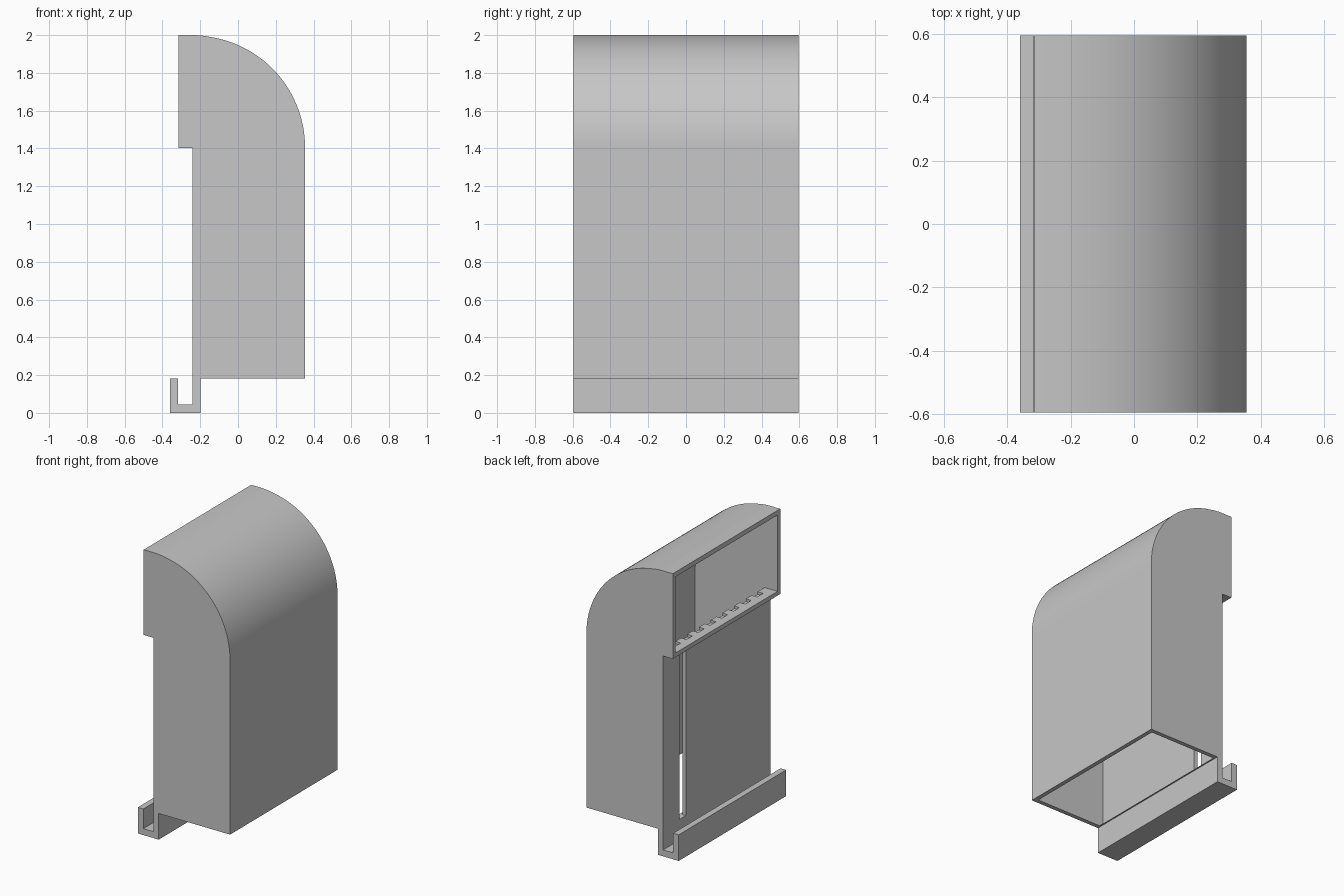
import bpy
import bmesh
from math import cos, sin, pi

cube = bpy.data.objects.get("Cube")
if cube:
    bpy.data.objects.remove(cube, do_unlink=True)

HALF = 0.595      # half of the depth along y
WALL = 0.03       # wall thickness
CX, CZ = -0.237, 1.405   # centre of the rounded top

grey = bpy.data.materials.new("plain_grey")
grey.use_nodes = True
colour = (0.57, 0.57, 0.57, 1)
grey.diffuse_color = colour
grey.node_tree.nodes["Principled BSDF"].inputs["Base Color"].default_value = colour


def arc(radius, steps=32):
    """Quarter circle from the right side up to the top."""
    return [(CX + radius * cos(pi / 2 * i / steps),
             CZ + radius * sin(pi / 2 * i / steps)) for i in range(steps + 1)]


def add_prism(bm, outline, y0, y1):
    """Extrude an x-z outline from y0 to y1."""
    face = bm.faces.new([bm.verts.new((x, y0, z)) for x, z in outline])
    moved = bmesh.ops.extrude_face_region(bm, geom=[face])["geom"]
    verts = [v for v in moved if isinstance(v, bmesh.types.BMVert)]
    bmesh.ops.translate(bm, verts=verts, vec=(0, y1 - y0, 0))


def add_box(bm, x0, x1, y0, y1, z0, z1):
    add_prism(bm, [(x0, z0), (x1, z0), (x1, z1), (x0, z1)], y0, y1)


def make_object(name, bm):
    bmesh.ops.recalc_face_normals(bm, faces=bm.faces)
    mesh = bpy.data.meshes.new(name)
    bm.to_mesh(mesh)
    bm.free()
    mesh.materials.append(grey)
    obj = bpy.data.objects.new(name, mesh)
    bpy.context.collection.objects.link(obj)
    return obj


# Housing with rounded top, back overhang and hook rail
bm = bmesh.new()
add_prism(bm, [(-0.198, 0), (-0.198, 0.183), (0.355, 0.183)] + arc(0.592) + [
    (-0.314, 1.997), (-0.314, 1.403), (-0.24, 1.403), (-0.24, 0.045),
    (-0.317, 0.045), (-0.317, 0.183), (-0.36, 0.183), (-0.36, 0)], -HALF, HALF)
for v in bm.verts:
    if v.co.z > 1.99:
        v.co.z += 0.003 * (v.co.z - 1.99) / 0.007
housing = make_object("housing", bm)

# Hollow inside, open at the bottom and through the overhang
bm = bmesh.new()
add_prism(bm, [(-0.19, 0.1), (0.325, 0.1)] + arc(0.562) + [
    (-0.5, CZ + 0.562), (-0.5, 1.433), (-0.213, 1.433),
    (-0.213, 0.187), (-0.19, 0.187)], -HALF + WALL, HALF - WALL)
hollow = make_object("hollow_cutter", bm)

# Long slot in the back wall and a row of notches in the ledge
bm = bmesh.new()
add_box(bm, -0.29, -0.1, 0.345, 0.415, 0.19, 1.39)
for i in range(8):
    y = -0.455 + i * 0.13
    add_box(bm, -0.255, -0.15, y - 0.033, y + 0.033, 1.415, 1.5)
slots = make_object("slot_cutter", bm)

bpy.ops.object.select_all(action='DESELECT')
bpy.context.view_layer.objects.active = housing
housing.select_set(True)
for cutter in (hollow, slots):
    mod = housing.modifiers.new(cutter.name, 'BOOLEAN')
    mod.operation = 'DIFFERENCE'
    mod.solver = 'EXACT'
    mod.object = cutter
    bpy.ops.object.modifier_apply(modifier=mod.name)
    bpy.data.objects.remove(cutter, do_unlink=True)

bpy.ops.object.shade_smooth_by_angle(angle=pi / 6)
